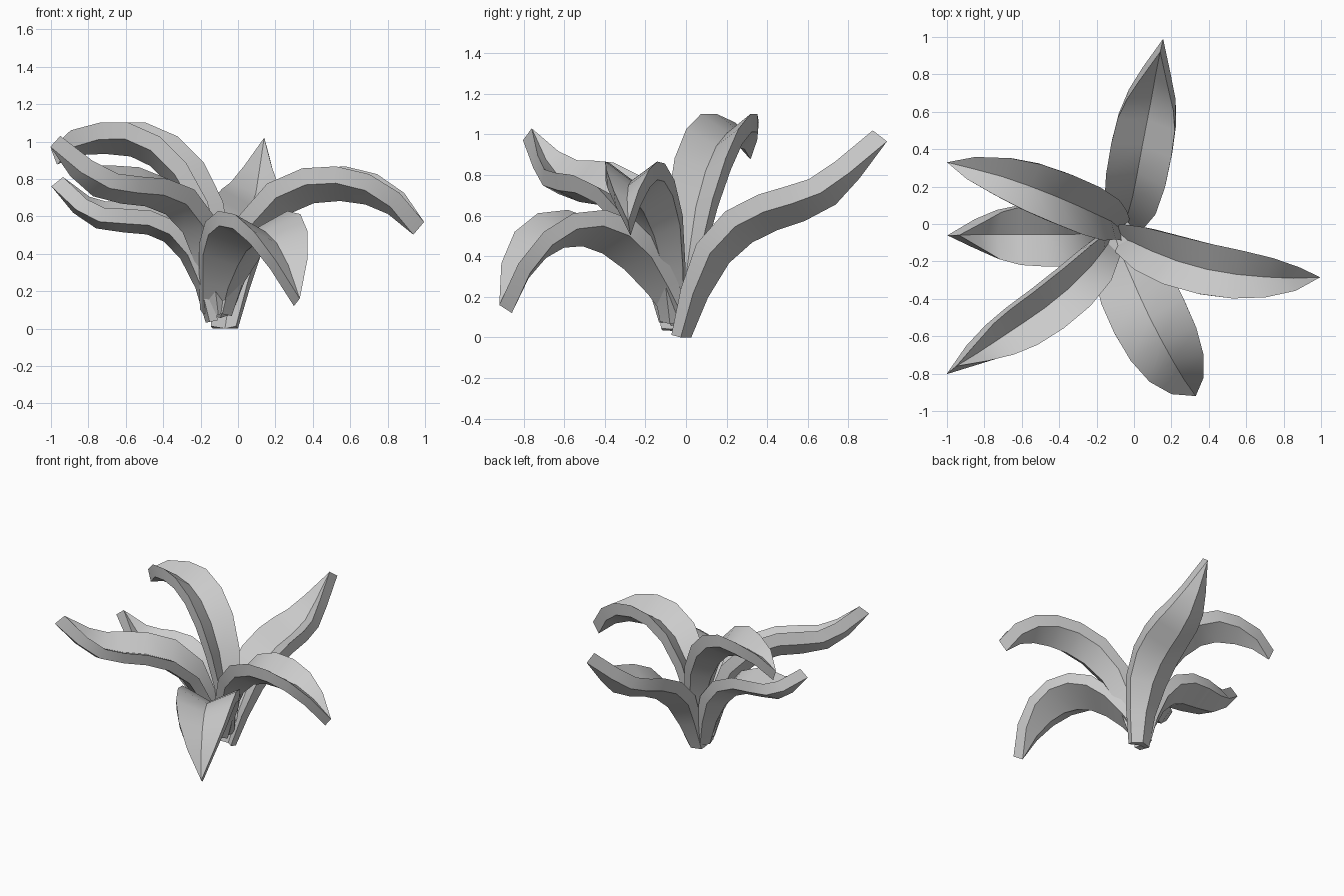
import bpy, bmesh, math
from mathutils import Vector

if "Cube" in bpy.data.objects:
    bpy.data.objects.remove(bpy.data.objects["Cube"])

SEGMENTS = 8
# half-width along the leaf as a fraction of its maximum
WIDTHS = [0.42, 0.6, 0.85, 0.98, 1.0, 0.95, 0.78, 0.46, 0.0]


def curve_point(pts, t):
    """Point on a smooth path through pts, t from 0 to 1."""
    x = t * (len(pts) - 1)
    i = min(int(x), len(pts) - 2)
    f = x - i
    p1, p2 = pts[i], pts[i + 1]
    p0 = pts[i - 1] if i > 0 else 2 * p1 - p2
    p3 = pts[i + 2] if i + 2 < len(pts) else 2 * p2 - p1
    return 0.5 * (2 * p1 + (p2 - p0) * f + (2 * p0 - 5 * p1 + 4 * p2 - p3) * f ** 2
                  + (3 * p1 - p0 - 3 * p2 + p3) * f ** 3)


def leaf(name, path, width, fold, roll=0, thickness=0.09):
    """Thick gutter-shaped leaf; path is its upper midrib."""
    pts = [Vector(p) for p in path]
    heading = pts[-1] - pts[0]
    heading.z = 0
    flat_side = Vector((0, 0, 1)).cross(heading).normalized()   # left of travel
    a, r = math.radians(fold), math.radians(roll)
    bm = bmesh.new()
    rings = []
    for k in range(SEGMENTS):
        t = k / SEGMENTS
        p = curve_point(pts, t)
        tangent = (curve_point(pts, min(t + 0.03, 1)) - curve_point(pts, max(t - 0.03, 0))).normalized()
        normal = tangent.cross(flat_side).normalized()
        side = flat_side * math.cos(r) + normal * math.sin(r)
        normal = normal * math.cos(r) - flat_side * math.sin(r)
        w = WIDTHS[k] * width
        rise = normal * w * math.sin(a)
        across = side * w * math.cos(a)
        down = normal * -thickness * min(1, 0.55 + 1.5 * t)
        top = [p + across + rise, p, p - across + rise]
        rings.append([bm.verts.new(v) for v in top + [v + down for v in reversed(top)]])
    # pointed tip, keeping the leaf thickness
    tangent = (pts[-1] - curve_point(pts, 0.95)).normalized()
    tip = bm.verts.new(pts[-1])
    tip_low = bm.verts.new(pts[-1] - tangent.cross(flat_side).normalized() * thickness)
    for ra, rb in zip(rings, rings[1:]):
        for i in range(6):
            j = (i + 1) % 6
            bm.faces.new((ra[i], ra[j], rb[j], rb[i]))
    e = rings[-1]
    for i, j, v in ((0, 1, tip), (1, 2, tip), (3, 4, tip_low), (4, 5, tip_low)):
        bm.faces.new((e[i], e[j], v))
    bm.faces.new((e[2], e[3], tip_low, tip))
    bm.faces.new((e[5], e[0], tip, tip_low))
    # base cap
    b = rings[0]
    bm.faces.new((b[0], b[1], b[4], b[5]))
    bm.faces.new((b[1], b[2], b[3], b[4]))
    bmesh.ops.recalc_face_normals(bm, faces=bm.faces)
    for v in bm.verts:
        v.co.z = max(v.co.z, 0)
    mesh = bpy.data.meshes.new(name)
    bm.to_mesh(mesh)
    bm.free()
    ob = bpy.data.objects.new(name, mesh)
    bpy.context.collection.objects.link(ob)
    bpy.ops.object.select_all(action='DESELECT')
    ob.select_set(True)
    bpy.context.view_layer.objects.active = ob
    bpy.ops.object.shade_smooth_by_angle(angle=math.radians(30))


# upswept leaves
leaf("back_leaf", [(-0.07, -0.02, 0), (-0.03, 0.06, 0.25), (0.0, 0.18, 0.46), (0.03, 0.34, 0.58),
                   (0.06, 0.5, 0.64), (0.09, 0.65, 0.70), (0.11, 0.77, 0.82), (0.14, 0.92, 1.02)], 0.19, 30)
leaf("front_left_leaf", [(-0.12, -0.08, 0.08), (-0.17, -0.15, 0.38), (-0.26, -0.26, 0.61), (-0.4, -0.39, 0.72),
                         (-0.55, -0.50, 0.75), (-0.7, -0.6, 0.77), (-0.82, -0.68, 0.86),
                         (-0.95, -0.76, 1.03)], 0.16, 36, -14)
leaf("left_leaf", [(-0.13, -0.05, 0.04), (-0.18, -0.05, 0.26), (-0.27, -0.055, 0.45), (-0.4, -0.055, 0.56),
                   (-0.55, -0.055, 0.59), (-0.7, -0.055, 0.60), (-0.81, -0.055, 0.66),
                   (-0.935, -0.06, 0.81)], 0.18, 24, -8, 0.08)
# drooping leaves
leaf("right_leaf", [(-0.08, -0.07, 0.08), (0.0, -0.10, 0.37), (0.13, -0.16, 0.60), (0.3, -0.22, 0.73),
                    (0.48, -0.26, 0.77), (0.66, -0.28, 0.76), (0.83, -0.29, 0.70),
                    (0.995, -0.285, 0.57)], 0.17, 36)
leaf("tall_left_leaf", [(-0.08, -0.02, 0.15), (-0.13, 0.02, 0.45), (-0.22, 0.06, 0.70), (-0.35, 0.12, 0.88),
                        (-0.5, 0.18, 0.99), (-0.66, 0.24, 1.02), (-0.84, 0.29, 1.02),
                        (-1.0, 0.33, 0.96)], 0.17, 36)
leaf("front_leaf", [(-0.11, -0.04, 0.08), (-0.07, -0.16, 0.27), (-0.01, -0.29, 0.42), (0.05, -0.43, 0.51),
                    (0.12, -0.57, 0.53), (0.19, -0.70, 0.48), (0.26, -0.82, 0.36),
                    (0.33, -0.92, 0.16)], 0.23, 26, 0, 0.08)
